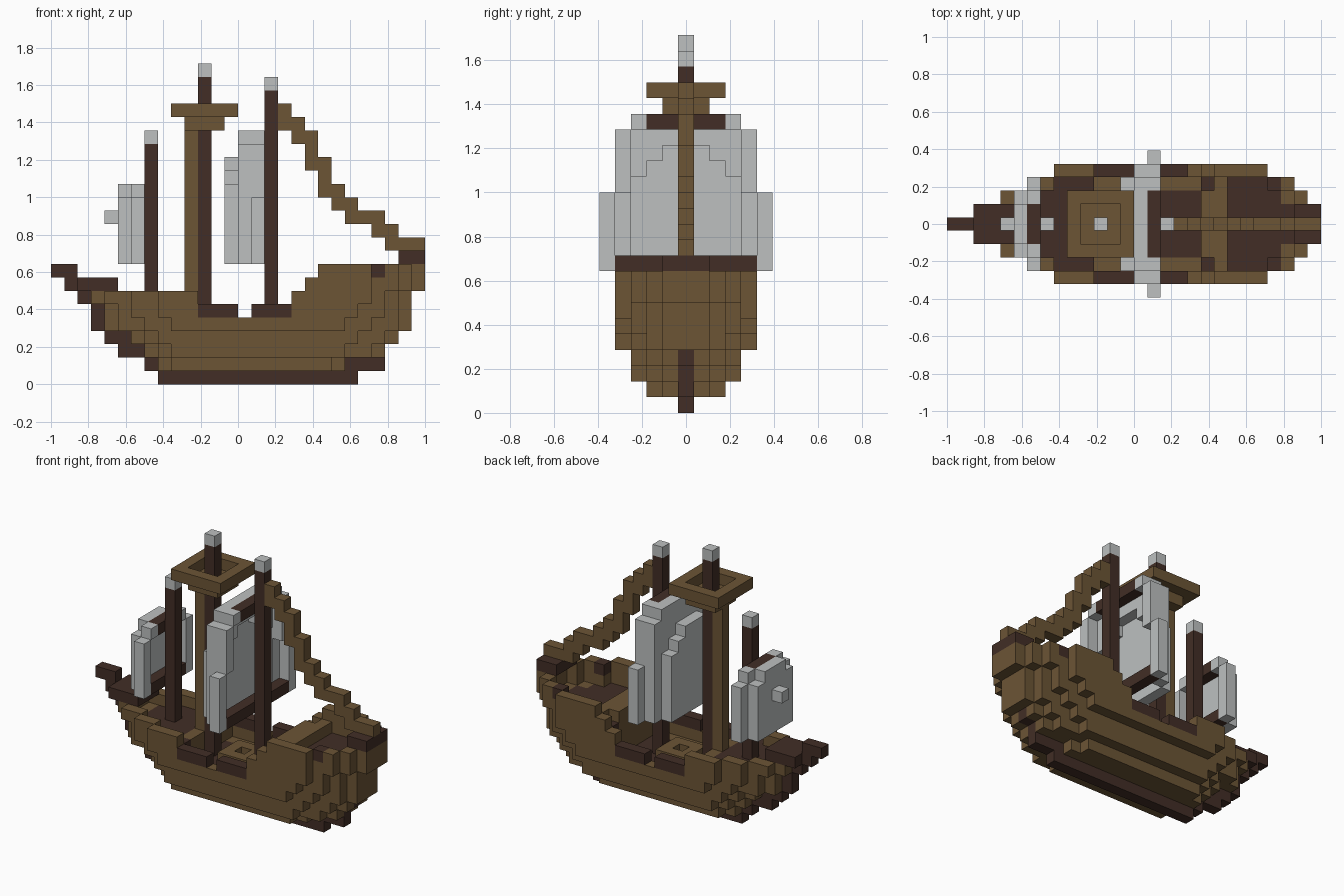
import bpy, bmesh, math
from mathutils import Vector

if "Cube" in bpy.data.objects:
    bpy.data.objects.remove(bpy.data.objects["Cube"], do_unlink=True)

U = 2 / 28  # size of one block


def make_material(name, rgb):
    m = bpy.data.materials.new(name)
    m.use_nodes = True
    m.diffuse_color = (*rgb, 1)
    m.node_tree.nodes["Principled BSDF"].inputs["Base Color"].default_value = (*rgb, 1)
    return m


DARK = make_material("dark wood", (0.054, 0.027, 0.019))
BROWN = make_material("brown wood", (0.15, 0.09, 0.036))
CLOTH = make_material("pale cloth", (0.51, 0.53, 0.53))


def box(i0, i1, w0, w1, k0, k1):
    """Blocks from i0 to i1 along the ship, w0 to w1 from the centre line on both sides."""
    return {(i, s * j, k) for i in range(i0, i1 + 1) for j in range(w0, w1 + 1)
            for k in range(k0, k1 + 1) for s in (-1, 1)}


def build(name, cells, mat):
    """Skin a set of blocks with its outer faces only and merge the flat areas."""
    bm = bmesh.new()
    for c in sorted(cells):
        centre = Vector(((c[0] + 0.5) * U - 1, c[1] * U, (c[2] + 0.5) * U))
        for axis in range(3):
            for sign in (-1, 1):
                near = list(c)
                near[axis] += sign
                if tuple(near) in cells:
                    continue
                n, a, b = Vector(), Vector(), Vector()
                n[axis] = sign * U / 2
                a[(axis + 1) % 3] = U / 2
                b[(axis + 2) % 3] = sign * U / 2
                corners = (n - a - b, n + a - b, n + a + b, n - a + b)
                bm.faces.new([bm.verts.new(centre + p) for p in corners])
    bmesh.ops.remove_doubles(bm, verts=bm.verts, dist=U / 100)
    bmesh.ops.dissolve_limit(bm, angle_limit=math.radians(1),
                             verts=bm.verts, edges=bm.edges)
    me = bpy.data.meshes.new(name)
    bm.to_mesh(me)
    bm.free()
    me.materials.append(mat)
    ob = bpy.data.objects.new(name, me)
    bpy.context.collection.objects.link(ob)
    return ob


# Keel with stem and stern post
keel = box(8, 22, 0, 0, 0, 0) | box(7, 24, 0, 0, 1, 1)
keel |= box(5, 6, 0, 0, 2, 2) | box(24, 24, 0, 0, 2, 2)
keel |= box(4, 5, 0, 0, 3, 3) | box(25, 25, 0, 0, 3, 3)
keel |= box(3, 3, 0, 0, 4, 5) | box(2, 2, 0, 0, 6, 6)
build("keel", keel, DARK)

# Hull layers: half width, stern tip, full from, full to, bow tip
LAYERS = {
    1: (2, 8, 9, 20, 21),
    2: (3, 7, 9, 20, 24),
    3: (3, 6, 8, 22, 25),
    4: (4, 4, 9, 20, 26),
    5: (4, 4, 8, 22, 26),
    6: (4, 3, 8, 23, 26),
    7: (4, 3, 8, 23, 27),
    8: (4, 3, 8, 23, 27),
}


def half_width(k, i):
    w, stern, a, b, bow = LAYERS[k]
    if i < a:
        return int(1 + (w - 1) * (i - stern) / (a - stern) + 0.5)
    if i > b:
        return int(1 + (w - 1) * (bow - i) / (bow - b) + 0.5)
    return w


def wall_top(i):
    if i <= 10:
        return 6
    return 4 if i < 18 else 6 if i == 18 else 7 if i == 19 else 8


def deck_top(i):
    return 5 if i <= 10 else 3 if i <= 18 else 6


planking, deck = set(), set()
for k, (w, stern, a, b, bow) in LAYERS.items():
    for i in range(stern, bow + 1):
        hw = half_width(k, i)
        for j in range(-hw, hw + 1):
            rim = abs(j) == hw or i in (stern, bow)
            if rim and k <= wall_top(i):
                planking.add((i, j, k))
            elif k == deck_top(i):
                deck.add((i, j, k))
            elif k < deck_top(i):
                planking.add((i, j, k))

# Dark blocks in the bow rail, and brown bulkheads at the deck steps
bow_ports = box(24, 24, 3, 3, 8, 8)
bulkheads = box(19, 19, 0, 2, 4, 7) | box(20, 20, 0, 3, 7, 7) | box(10, 10, 0, 2, 4, 5)
deck -= bulkheads
planking -= keel | bow_ports | bulkheads
build("hull_planking", planking, BROWN)
build("deck", deck - keel, DARK)
build("bow_rail_blocks", bow_ports, DARK)
build("bulkheads", bulkheads, BROWN)

# Waist rails, hatch, bow cap and stern overhang
build("waist_rails", box(11, 13, 4, 4, 5, 5) | box(15, 17, 4, 4, 5, 5), DARK)
build("hatch_frame", box(13, 15, 0, 1, 4, 4) - box(14, 14, 0, 0, 4, 4), BROWN)
build("bow_cap", box(26, 27, 0, 1, 9, 9), DARK)
build("stern_overhang", box(2, 4, 0, 1, 7, 7) | box(1, 1, 0, 0, 7, 7)
      | box(0, 1, 0, 0, 8, 8), DARK)

# Masts with pale caps
for name, i, foot, top in (("mizzen", 7, 6, 18), ("main", 11, 4, 23), ("fore", 16, 4, 22)):
    build(name + "_mast", box(i, i, 0, 0, foot, top - 1), DARK)
    build(name + "_mast_cap", box(i, i, 0, 0, top, top), CLOTH)

# Lookout platform and its post
nest = box(10, 12, 0, 1, 19, 19) | (box(9, 13, 0, 2, 20, 20) - box(10, 12, 0, 1, 20, 20))
build("lookout_platform", nest - box(11, 11, 0, 0, 19, 20), BROWN)
build("lookout_post", box(10, 10, 0, 0, 6, 18), BROWN)

# Large sail, billowing aft
belly = box(13, 13, 0, 3, 9, 14) | box(13, 13, 0, 2, 15, 15) | box(13, 13, 0, 1, 16, 16)
middle = box(14, 14, 0, 4, 9, 17) | box(14, 14, 0, 3, 18, 18)
middle -= {(i + 1, j, k) for i, j, k in belly}
edge = box(15, 15, 5, 5, 9, 13) | box(15, 15, 4, 4, 14, 17) | box(15, 15, 3, 3, 18, 18)
build("large_sail", belly | middle | edge, CLOTH)
build("large_sail_yards", box(15, 15, 0, 2, 18, 18) | box(15, 15, 0, 4, 9, 9), DARK)

# Small stern sail
small = box(5, 5, 0, 2, 9, 13) | box(5, 5, 0, 1, 14, 14) | box(4, 4, 0, 0, 12, 12)
small |= box(6, 6, 3, 3, 9, 13) | box(6, 6, 2, 2, 14, 14)
build("small_sail", small, CLOTH)
build("small_sail_yards", box(6, 6, 0, 1, 14, 14) | box(6, 6, 0, 2, 9, 9), DARK)

# Stepped stay from the fore mast to the bow
STAY = ((19, 20), (18, 19), (16, 18), (14, 16), (13, 14), (12, 13),
        (12, 12), (11, 12), (10, 11), (10, 10), (10, 10))
stay = set()
for n, (low, high) in enumerate(STAY):
    stay |= box(17 + n, 17 + n, 0, 0, low, high)
build("fore_stay", stay, BROWN)
